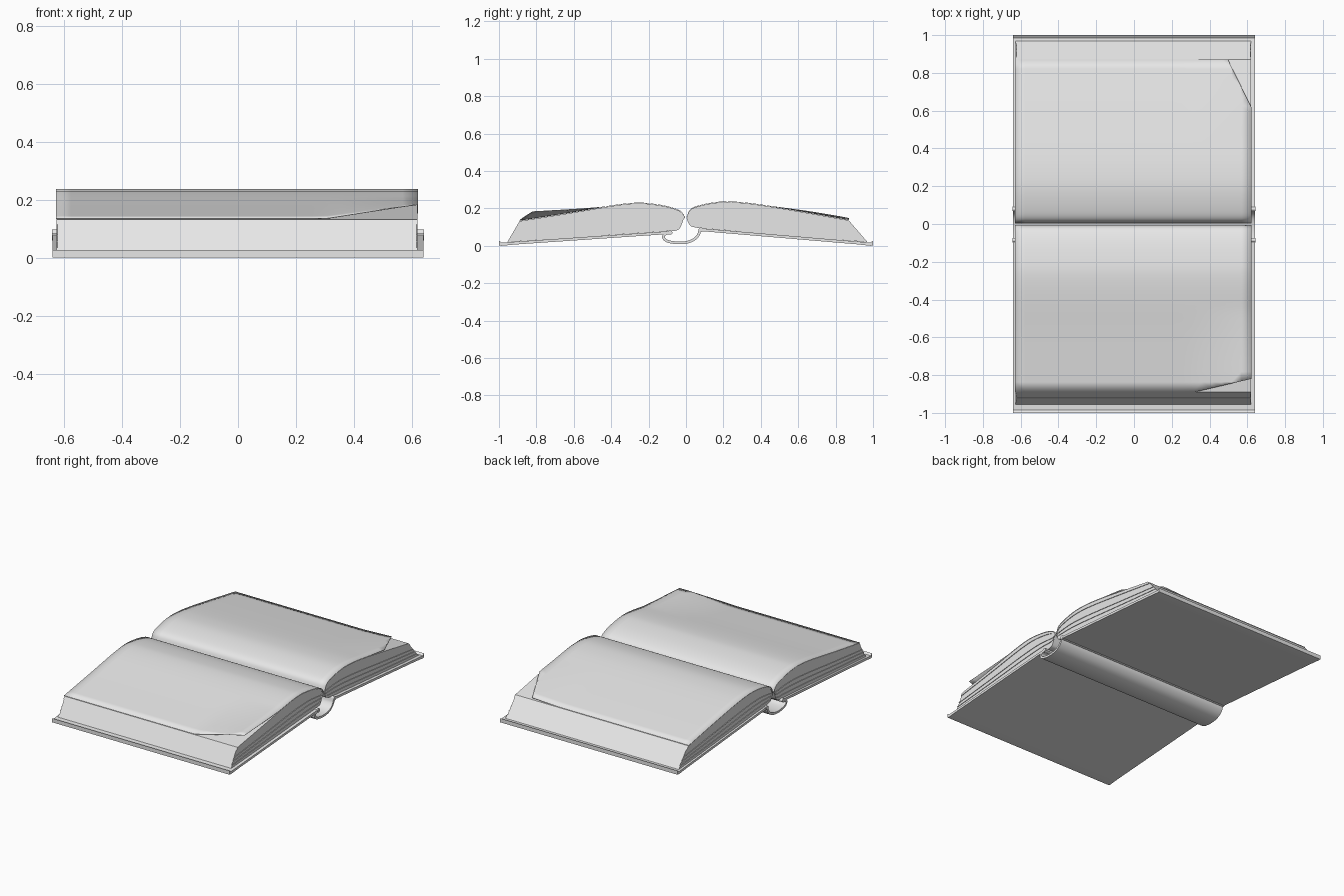
import bpy, bmesh
from mathutils import Vector

cube = bpy.data.objects.get("Cube")
if cube:
    bpy.data.objects.remove(cube, do_unlink=True)

GREY = (0.8, 0.8, 0.8, 1)
paper = bpy.data.materials.new("pale_grey")
paper.use_nodes = True
paper.diffuse_color = GREY
paper.node_tree.nodes["Principled BSDF"].inputs["Base Color"].default_value = GREY


def smooth_path(points, count):
    """Resample a Catmull-Rom curve through (y, z) points."""
    p = [Vector(q) for q in points]
    p = [2 * p[0] - p[1]] + p + [2 * p[-1] - p[-2]]
    spans = len(p) - 3
    out = []
    for k in range(count):
        s = k / (count - 1) * spans
        i = min(int(s), spans - 1)
        t = s - i
        a, b, c, d = p[i:i + 4]
        out.append(0.5 * (2 * b + (c - a) * t + (2 * a - 5 * b + 4 * c - d) * t ** 2
                          + (3 * b - a - 3 * c + d) * t ** 3))
    return out


def finish(bm, name, angle=0.6):
    bmesh.ops.recalc_face_normals(bm, faces=bm.faces)
    mesh = bpy.data.meshes.new(name)
    bm.to_mesh(mesh)
    bm.free()
    mesh.materials.append(paper)
    obj = bpy.data.objects.new(name, mesh)
    bpy.context.collection.objects.link(obj)
    bpy.ops.object.select_all(action='DESELECT')
    obj.select_set(True)
    bpy.context.view_layer.objects.active = obj
    bpy.ops.object.shade_smooth_by_angle(angle=angle)
    return obj


def slab(name, lower, upper, x0, x1):
    """Solid between two matching (y, z) curves, spanning x0 to x1."""
    bm = bmesh.new()
    rows = [[bm.verts.new((x, q[0], q[1])) for q in curve]
            for x in (x0, x1) for curve in (lower, upper)]
    la, ua, lb, ub = rows
    for i in range(len(lower) - 1):
        j = i + 1
        for r, s in ((la, ua), (lb, ub), (la, lb), (ua, ub)):
            bm.faces.new((r[i], r[j], s[j], s[i]))
    for i in (0, -1):
        bm.faces.new((la[i], ua[i], ub[i], lb[i]))
    return finish(bm, name)


def thicken(path, t):
    """Offset a (y, z) path to both sides."""
    low, high = [], []
    for i, p in enumerate(path):
        d = (path[min(i + 1, len(path) - 1)] - path[max(i - 1, 0)]).normalized()
        n = Vector((-d.y, d.x)) * t / 2
        low.append(p - n)
        high.append(p + n)
    return low, high


# Page profiles, from the gutter out to the fore edge
front_top = [(-.006, .15), (-.03, .183), (-.1, .208), (-.2, .224), (-.28, .226),
             (-.4, .212), (-.6, .178), (-.89, .132)]
front_low = [(-.012, .145), (-.03, .1), (-.05, .082), (-.1, .078), (-.2, .071),
             (-.35, .061), (-.6, .043), (-.955, .02)]
back_top = [(.004, .15), (.025, .192), (.08, .215), (.18, .232), (.28, .231),
            (.4, .217), (.6, .184), (.87, .136)]
back_low = [(.004, .145), (.02, .11), (.05, .098), (.1, .092), (.2, .084),
            (.35, .07), (.6, .048), (.97, .02)]

# Page blocks, built as gathered sections with slightly stepped edges
SECTIONS = [0, .14, .3, .33, .5, .52, .85, 1]
for side, low, top in (("front", front_low, front_top), ("back", back_low, back_top)):
    low, top = smooth_path(low, 36), smooth_path(top, 36)
    for k, (a, b) in enumerate(zip(SECTIONS, SECTIONS[1:])):
        inset = .004 if k % 2 else 0
        slab(f"{side}_page_section_{k + 1}",
             [p.lerp(q, a) for p, q in zip(low, top)],
             [p.lerp(q, b) for p, q in zip(low, top)],
             -.627 + inset, .62 - inset)


def ramp(v, a, b):
    return max(0, min(1, (v - a) / (b - a)))


def loose_page(name, top, corner, normal, lift):
    """Top sheet with one clipped corner that curls upward."""
    bm = bmesh.new()
    path = smooth_path(top, 40)
    rows = [[bm.verts.new((-.629 + 1.25 * i / 24, p.x, p.y + .003)) for p in path]
            for i in range(25)]
    for r, s in zip(rows, rows[1:]):
        for j in range(len(path) - 1):
            bm.faces.new((r[j], r[j + 1], s[j + 1], s[j]))
    bmesh.ops.bisect_plane(bm, geom=bm.verts[:] + bm.edges[:] + bm.faces[:],
                           plane_co=corner, plane_no=normal, clear_outer=True)
    for v in bm.verts:
        v.co.z += lift * ramp(v.co.x, .3, .62) * ramp(abs(v.co.y), .45, .83)
    page = finish(bm, name)
    mod = page.modifiers.new("paper_thickness", 'SOLIDIFY')
    mod.thickness = .002
    mod.offset = 0


loose_page("front_loose_page", front_top, (.32, -.89, 0), (.07, -.3, 0), .038)
loose_page("back_loose_page", back_top, (.5, .865, 0), (.245, .12, 0), .014)

# Cover boards with a small raised lip along the outer edge
for side, s, hinge in (("front", -1, (.09, .07)), ("back", 1, (.085, .085))):
    h = Vector((s * hinge[0], hinge[1]))
    e = Vector((s * .985, .009))
    path = [h.lerp(e, k / 12) for k in range(13)] + [Vector((s * .995, .012))]
    up = [p + Vector((0, .008)) for p in path]
    down = [p - Vector((0, .007)) for p in path]
    up[-1] = Vector((s, .027))
    down[-1] = Vector((s, .001))
    down[-2].y = 0
    slab(f"{side}_cover", down, up, -.64, .64)

# Spine strip, bowed out below the gutter
spine = smooth_path([(-.075, .073), (-.112, .062), (-.12, .043), (-.1, .025), (-.05, .016),
                     (0, .018), (.04, .032), (.066, .058), (.075, .088)], 40)
slab("spine", *thicken(spine, .014), -.64, .64)

# Rolled hinge joints where the boards meet the spine
for side, y, z in (("front", -.085, .071), ("back", .08, .086)):
    bpy.ops.mesh.primitive_cylinder_add(vertices=16, radius=.012, depth=1.284,
                                        location=(0, y, z), rotation=(0, 1.5708, 0))
    joint = bpy.context.object
    joint.name = f"{side}_hinge_joint"
    joint.data.materials.append(paper)
    bpy.ops.object.shade_smooth_by_angle(angle=.6)
